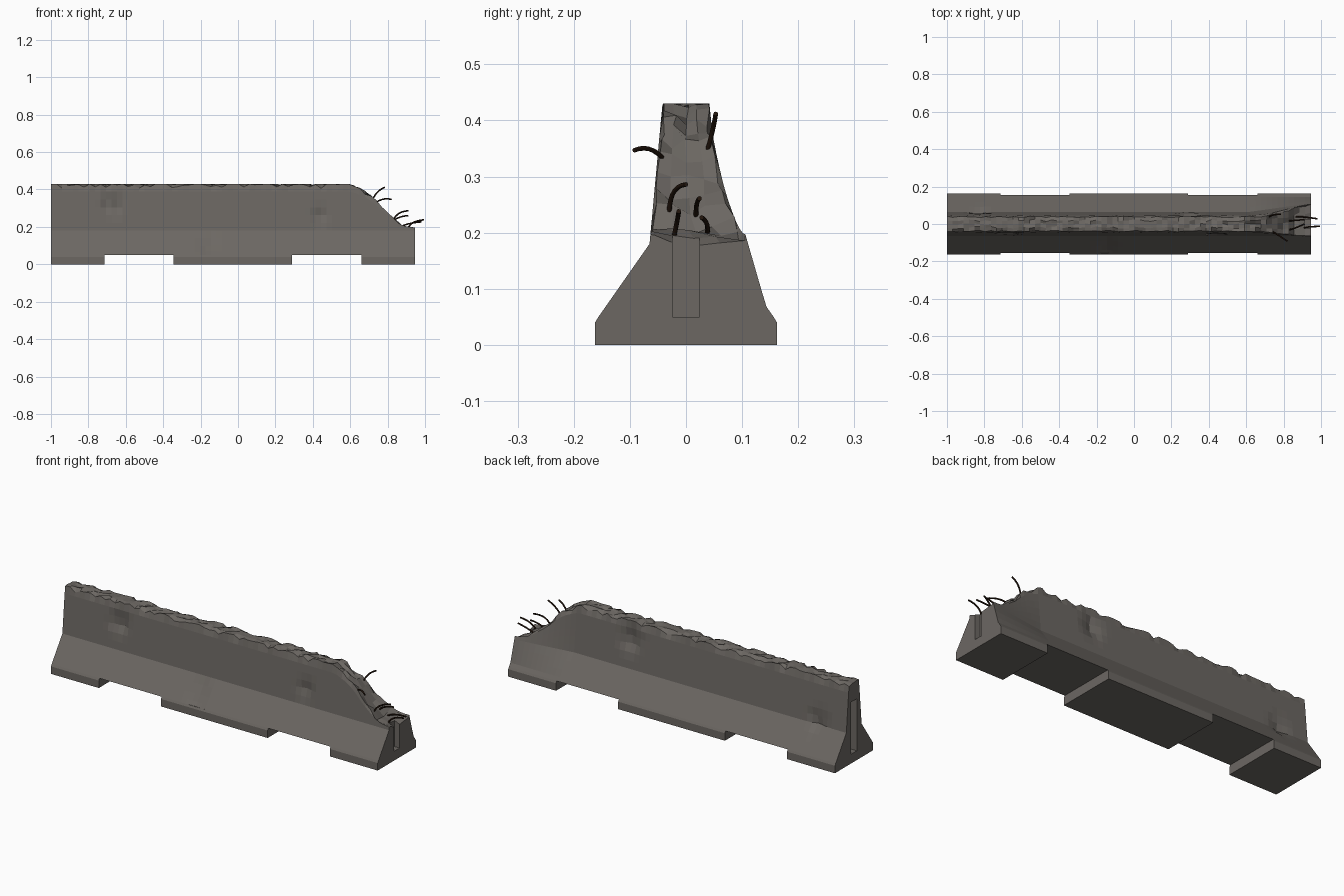
import bpy
import bmesh
import math
import random
from mathutils import Vector

random.seed(7)
cube = bpy.data.objects.get("Cube")
if cube:
    bpy.data.objects.remove(cube, do_unlink=True)


def make_material(name, color):
    mat = bpy.data.materials.new(name)
    mat.use_nodes = True
    mat.diffuse_color = color
    mat.node_tree.nodes["Principled BSDF"].inputs["Base Color"].default_value = color
    return mat


concrete = make_material("grey concrete", (0.15, 0.137, 0.124, 1))
rust = make_material("dark rusty steel", (0.017, 0.008, 0.004, 1))


def make_object(name, bm, mat):
    bmesh.ops.recalc_face_normals(bm, faces=bm.faces)
    mesh = bpy.data.meshes.new(name)
    bm.to_mesh(mesh)
    bm.free()
    mesh.materials.append(mat)
    obj = bpy.data.objects.new(name, mesh)
    bpy.context.collection.objects.link(obj)
    return obj


def loft(name, sections, mat):
    """Skin a row of closed sections and cap both ends."""
    bm = bmesh.new()
    rings = [[bm.verts.new(p) for p in s] for s in sections]
    n = len(rings[0])
    for a, b in zip(rings, rings[1:]):
        for i in range(n):
            j = (i + 1) % n
            bm.faces.new((a[i], a[j], b[j], b[i]))
    bm.faces.new(rings[0])
    bm.faces.new(rings[-1])
    return make_object(name, bm, mat)


LEFT_END, RIGHT_END = -1.0, 0.945
CREASE, TOP = 0.18, 0.43
BREAK = [(0.61, 0.43), (0.68, 0.395), (0.73, 0.355), (0.78, 0.295),
         (0.86, 0.225), (0.90, 0.205), (0.945, 0.2)]
# Dents: side, x, z, radius, depth
DENTS = [(-1, -0.67, 0.32, 0.05, 0.024), (-1, 0.44, 0.26, 0.045, 0.018),
         (-1, -0.15, 0.10, 0.05, 0.012), (1, 0.29, 0.33, 0.06, 0.024),
         (1, -0.83, 0.20, 0.05, 0.02)]


def height_at(x):
    if x <= BREAK[0][0]:
        return TOP
    for (x0, z0), (x1, z1) in zip(BREAK, BREAK[1:]):
        if x <= x1:
            return z0 + (z1 - z0) * (x - x0) / (x1 - x0)
    return BREAK[-1][1]


def half_width(z):
    if z < CREASE:
        return 0.065 + (CREASE - z) * 0.7
    return 0.065 - (z - CREASE) * 0.092


def side_points(x, side):
    """Points up one side of the wall, from the base to the top edge."""
    h = height_at(x)
    levels = [0.05, 0.068, 0.1, 0.14, CREASE]
    levels += [CREASE + (h - CREASE) * k / 6 for k in range(1, 7)]
    spread = max(0, (x - 0.62) / (RIGHT_END - 0.62))
    points = []
    for k, z in enumerate(levels):
        w = half_width(z)
        # The back bulges outwards near the broken end
        if side > 0 and z > 0.068:
            w = max(w, w + spread * (0.143 - (z - 0.068) / 3.47 - w))
        for s, dx, dz, radius, depth in DENTS:
            d = math.hypot(x - dx, z - dz) / radius
            if s == side and d < 1.4:
                w -= depth * math.exp(-d * d * 1.5) * random.uniform(0.5, 1.3)
        # Chipped top edge
        if k == len(levels) - 1:
            chip = random.random() ** 2
            z -= 0.024 * chip
            w -= 0.008 * random.random()
        points.append(Vector((x, side * w, z)))
    return points


# Wall body with a ragged top and a broken end
sections = []
count = 66
for i in range(count + 1):
    x = LEFT_END + (RIGHT_END - LEFT_END) * i / count
    front, back = side_points(x, -1), side_points(x, 1)
    h = height_at(x)
    crest = []
    for k in (1, 2, 3):
        p = front[-1].lerp(back[-1], k / 4 + random.uniform(-0.07, 0.07))
        p.z = h - 0.012 * random.random() ** 2
        if h < TOP:
            p.z -= random.uniform(0, 0.018)
        crest.append(p)
    if h == TOP:
        crest[i % 3].z = TOP
    sections.append(front + crest + back[::-1])
body = loft("barrier_wall", sections, concrete)


# Keyway slots in both ends
def cut_slot(name, x, top, depth):
    bm = bmesh.new()
    bmesh.ops.create_cube(bm, size=1)
    for v in bm.verts:
        v.co = Vector((x + v.co.x * 2 * depth, v.co.y * 0.048,
                       0.04 + (v.co.z + 0.5) * (top - 0.04)))
    cutter = make_object(name, bm, concrete)
    cutter.hide_render = True
    mod = body.modifiers.new(name, "BOOLEAN")
    mod.operation = "DIFFERENCE"
    mod.solver = "EXACT"
    mod.object = cutter
    return cutter


cutters = [cut_slot("slot_left_cutter", LEFT_END, 0.33, 0.035),
           cut_slot("slot_right_cutter", RIGHT_END, 0.25, 0.03)]
graph = bpy.context.evaluated_depsgraph_get()
cut_mesh = bpy.data.meshes.new_from_object(body.evaluated_get(graph))
body.modifiers.clear()
body.data = cut_mesh
for c in cutters:
    bpy.data.objects.remove(c, do_unlink=True)

# Feet under the wall
foot_half = [(0.162, 0), (0.162, 0.04), (0.156, 0.05)]
foot_profile = foot_half + [(-y, z) for y, z in reversed(foot_half)]
for name, x0, x1 in (("foot_end_plain", LEFT_END, -0.715),
                     ("foot_middle", -0.345, 0.29),
                     ("foot_end_broken", 0.66, RIGHT_END)):
    loft(name, [[(x, y, z) for y, z in foot_profile] for x in (x0, x1)], concrete)

# Bent reinforcing bars sticking out of the break
BARS = [
    [(0.72, 0.038, 0.345), (0.745, 0.048, 0.385), (0.785, 0.053, 0.412)],
    [(0.73, -0.035, 0.325), (0.775, -0.062, 0.348), (0.82, -0.092, 0.347)],
    [(0.83, -0.03, 0.235), (0.86, -0.022, 0.272), (0.91, 0.0, 0.286)],
    [(0.91, -0.021, 0.195), (0.94, -0.015, 0.225), (0.995, -0.013, 0.238)],
    [(0.83, 0.018, 0.23), (0.86, 0.019, 0.25), (0.91, 0.024, 0.261)],
    [(0.87, 0.038, 0.2), (0.91, 0.037, 0.216), (0.98, 0.028, 0.227)],
]
for number, path in enumerate(BARS, 1):
    bm = bmesh.new()
    a, b, c = (Vector(p) for p in path)
    mid = b * 2 - (a + c) / 2
    start = a - (b - a) * 0.4
    spine = [start] + [a * (1 - t) ** 2 + mid * 2 * t * (1 - t) + c * t * t
                       for t in (k / 7 for k in range(8))]
    rings = []
    for k, p in enumerate(spine):
        along = (spine[min(k + 1, 8)] - spine[max(k - 1, 0)]).normalized()
        u = along.cross(Vector((0, 1, 0))).normalized()
        v = along.cross(u)
        rings.append([p + (u * math.cos(q) + v * math.sin(q)) * 0.0042
                      for q in (math.tau * s / 8 for s in range(8))])
    bm.free()
    bar = loft("rebar_%d" % number, rings, rust)
    for face in bar.data.polygons:
        face.use_smooth = len(face.vertices) == 4
